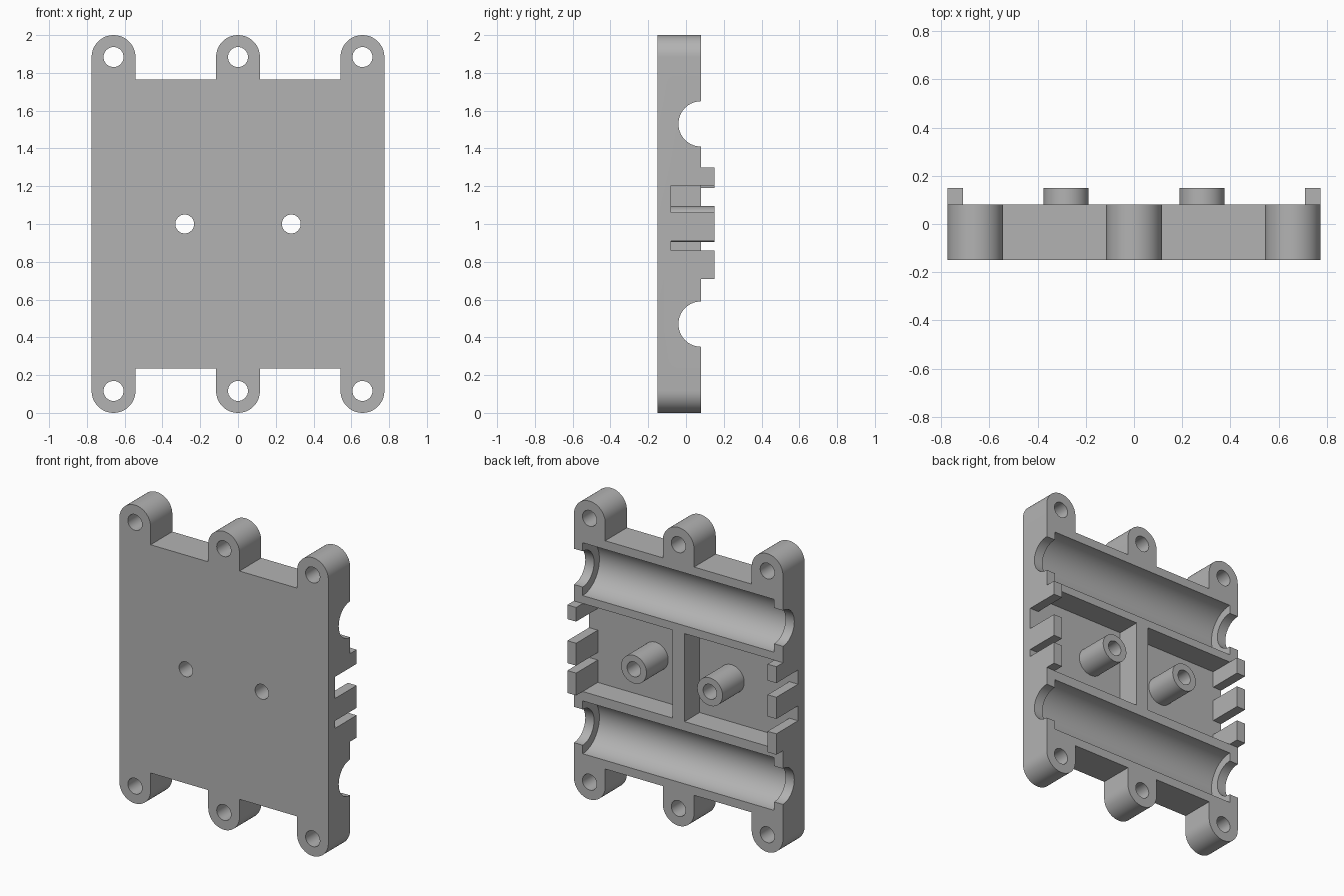
import bpy, bmesh, math
from mathutils import Matrix, Vector

old = bpy.data.objects.get("Cube")
if old:
    bpy.data.objects.remove(old, do_unlink=True)

FRONT, BACK, TOP, FLOOR = -0.15, 0.08, 0.15, -0.08
HALF, INNER, EAR_R = 0.775, 0.71, 0.116
EAR_X = (-HALF + EAR_R, 0, HALF - EAR_R)

grey = bpy.data.materials.new("plain grey")
grey.use_nodes = True
grey.diffuse_color = (0.45, 0.45, 0.45, 1)
grey.node_tree.nodes["Principled BSDF"].inputs["Base Color"].default_value = grey.diffuse_color


def finish(bm, name):
    bmesh.ops.recalc_face_normals(bm, faces=bm.faces)
    mesh = bpy.data.meshes.new(name)
    bm.to_mesh(mesh)
    bm.free()
    obj = bpy.data.objects.new(name, mesh)
    bpy.context.collection.objects.link(obj)
    mesh.materials.append(grey)
    return obj


def box(name, x, y, z):
    bm = bmesh.new()
    bmesh.ops.create_cube(bm, size=1)
    for v in bm.verts:
        v.co = Vector([(a + b) / 2 + c * (b - a) for (a, b), c in zip((x, y, z), v.co)])
    return finish(bm, name)


def cylinder(name, centre, radius, length, axis, sides=48):
    bm = bmesh.new()
    turn = Matrix.Rotation(math.pi / 2, 4, "Y" if axis == "x" else "X")
    bmesh.ops.create_cone(bm, cap_ends=True, segments=sides, radius1=radius, radius2=radius,
                          depth=length, matrix=Matrix.Translation(centre) @ turn)
    return finish(bm, name)


def cut(obj, cutters):
    bpy.context.view_layer.objects.active = obj
    for cutter in cutters:
        cutter.hide_render = True
        mod = obj.modifiers.new("cut", "BOOLEAN")
        mod.operation, mod.solver, mod.object = "DIFFERENCE", "EXACT", cutter
        bpy.ops.object.modifier_apply(modifier=mod.name)
        bpy.data.objects.remove(cutter, do_unlink=True)


def smooth(obj):
    bpy.ops.object.select_all(action="DESELECT")
    obj.select_set(True)
    bpy.context.view_layer.objects.active = obj
    bpy.ops.object.shade_smooth_by_angle(angle=math.radians(30))


# Plate outline: three rounded ears below, the same turned half round above
half = []
for x in EAR_X:
    if x > -0.5:
        half.append((x - EAR_R, 0.235))
    for i in range(25):
        a = math.pi + math.pi * i / 24
        half.append((x + EAR_R * math.cos(a), EAR_R + EAR_R * math.sin(a)))
    if x < 0.5:
        half.append((x + EAR_R, 0.235))
outline = half + [(-x, 2 - z) for x, z in half]

bm = bmesh.new()
face = bm.faces.new([bm.verts.new((x, FRONT, z)) for x, z in outline])
ext = bmesh.ops.extrude_face_region(bm, geom=[face])
bmesh.ops.translate(bm, vec=(0, BACK - FRONT, 0),
                    verts=[g for g in ext["geom"] if isinstance(g, bmesh.types.BMVert)])
plate = finish(bm, "plate")

# Screw holes, half round channels and the two pockets open to the sides
cutters = [cylinder("hole", (x, 0, z), 0.053, 1, "y", 32)
           for x in EAR_X for z in (EAR_R, 2 - EAR_R)]
for z in (0.47, 1.53):
    cutters.append(cylinder("channel", (0, BACK, z), 0.177, 2 * INNER, "x", 64))
    cutters.append(cylinder("channel_mouth", (0, BACK, z), 0.12, 2, "x", 64))
for s in (-1, 1):
    cutters.append(box("pocket", sorted((s * 0.045, s * 0.9)), (FLOOR, 0.3), (0.71, 1.30)))
    cutters.append(cylinder("post_hole", (s * 0.282, 0, 1), 0.05, 1, "y", 32))
cut(plate, cutters)
smooth(plate)

# Hollow posts standing on the pocket floors
for s, side in ((-1, "right"), (1, "left")):
    post = cylinder(side + "_post", (s * 0.282, (FLOOR + TOP) / 2, 1), 0.094, TOP - FLOOR, "y")
    cut(post, [cylinder("bore", (s * 0.282, 0, 1), 0.05, 1, "y", 32)])
    smooth(post)

# Side wall teeth, with slots of different widths on each side
teeth = {"left": (1, ((0.71, 0.86), (0.91, 1.06), (1.205, 1.30))),
         "right": (-1, ((0.71, 0.85), (0.95, 1.095), (1.19, 1.30)))}
for side, (s, spans) in teeth.items():
    for span, level in zip(spans, ("lower", "middle", "upper")):
        box(f"{side}_{level}_tooth", sorted((s * INNER, s * HALF)), (FLOOR, TOP), span)
